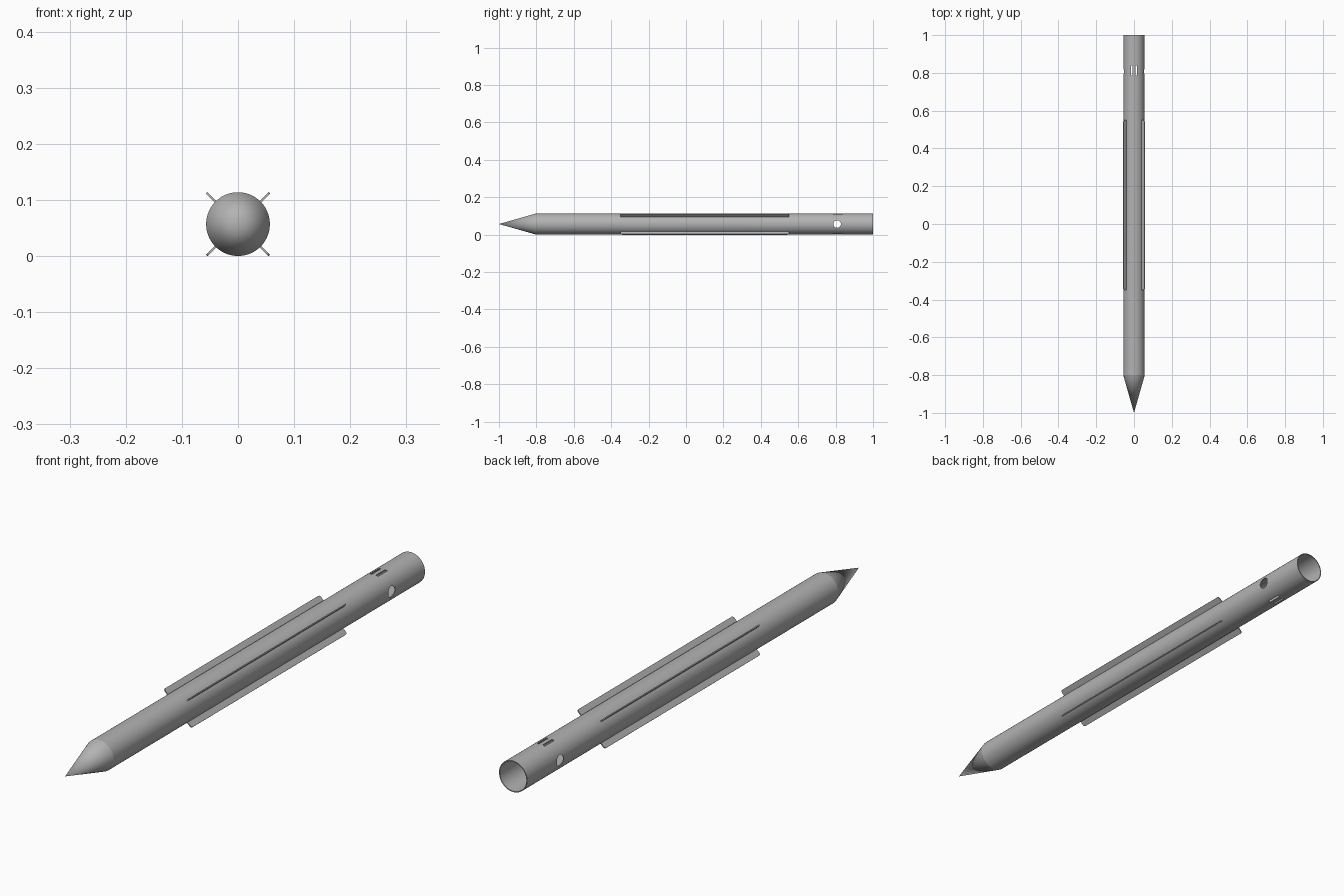
import bpy, math
from mathutils import Matrix, Vector

if "Cube" in bpy.data.objects:
    bpy.data.objects.remove(bpy.data.objects["Cube"], do_unlink=True)

R = 0.0568          # body radius, also the height of the axis
WALL = 0.003
SEGMENTS = 64
ALONG_Y = (math.pi / 2, 0, 0)

grey = bpy.data.materials.new("plain grey")
grey.use_nodes = True
colour = (0.45, 0.45, 0.45, 1)
grey.diffuse_color = colour
grey.node_tree.nodes["Principled BSDF"].inputs["Base Color"].default_value = colour


def finish(name, smooth=False):
    obj = bpy.context.object
    obj.name = name
    obj.data.materials.append(grey)
    if smooth:
        bpy.ops.object.shade_smooth_by_angle(angle=math.radians(30))
    return obj


def cylinder(name, radius, length, location, rotation, sides=SEGMENTS):
    bpy.ops.mesh.primitive_cylinder_add(vertices=sides, radius=radius, depth=length,
                                        location=location, rotation=rotation)
    return finish(name)


def box(name, size, location, rotation=(0, 0, 0)):
    bpy.ops.mesh.primitive_cube_add(size=1, location=location, rotation=rotation)
    obj = finish(name)
    obj.scale = size
    return obj


# Hollow body tube, open at the back
body = cylinder("body_tube", R, 1.8, (0, 0.1, R), ALONG_Y)
cutters = [cylinder("bore_cutter", R - WALL, 1.84, (0, 0.125, R), ALONG_Y)]

# Cross hole through both sides, twin slots through top and bottom
cutters.append(cylinder("side_hole_cutter", 0.02, 0.3, (0, 0.808, R), (0, math.pi / 2, 0), 24))
for side, x in (("right", -0.012), ("left", 0.012)):
    cutters.append(box(side + "_slot_cutter", (0.009, 0.054, 0.3), (x, 0.813, R)))

for cutter in cutters:
    mod = body.modifiers.new(cutter.name, "BOOLEAN")
    mod.operation = "DIFFERENCE"
    mod.solver = "EXACT"
    mod.object = cutter
bpy.context.view_layer.objects.active = body
for mod in list(body.modifiers):
    bpy.ops.object.modifier_apply(modifier=mod.name)
for cutter in cutters:
    bpy.data.objects.remove(cutter, do_unlink=True)
bpy.ops.object.select_all(action="DESELECT")
body.select_set(True)
bpy.ops.object.shade_smooth_by_angle(angle=math.radians(30))

# Pointed nose
bpy.ops.mesh.primitive_cone_add(vertices=SEGMENTS, radius1=R, radius2=0, depth=0.2,
                                location=(0, -0.9, R), rotation=ALONG_Y)
finish("nose_cone", smooth=True)

# Four long strakes on the diagonals, with slightly rounded outer corners
INNER, OUTER = R - WALL, 0.079
for i, name in enumerate(("upper_left", "upper_right", "lower_right", "lower_left")):
    angle = math.radians(45 + 90 * i)
    mid = (INNER + OUTER) / 2
    fin = box(name + "_strake", (OUTER - INNER, 0.9, 0.004),
              (mid * math.cos(angle), 0.1, R + mid * math.sin(angle)), (0, -angle, 0))
    fin.data.transform(Matrix.Diagonal(Vector((OUTER - INNER, 0.9, 0.004, 1))))
    fin.scale = (1, 1, 1)
    weights = fin.data.attributes.new("bevel_weight_edge", "FLOAT", "EDGE")
    for edge in fin.data.edges:
        a, b = (fin.data.vertices[v].co for v in edge.vertices)
        weights.data[edge.index].value = float(a.x > 0 and b.x > 0 and abs(a.z - b.z) > 0.001)
    bevel = fin.modifiers.new("rounded_corners", "BEVEL")
    bevel.limit_method = "WEIGHT"
    bevel.width = 0.008
    bevel.segments = 3
